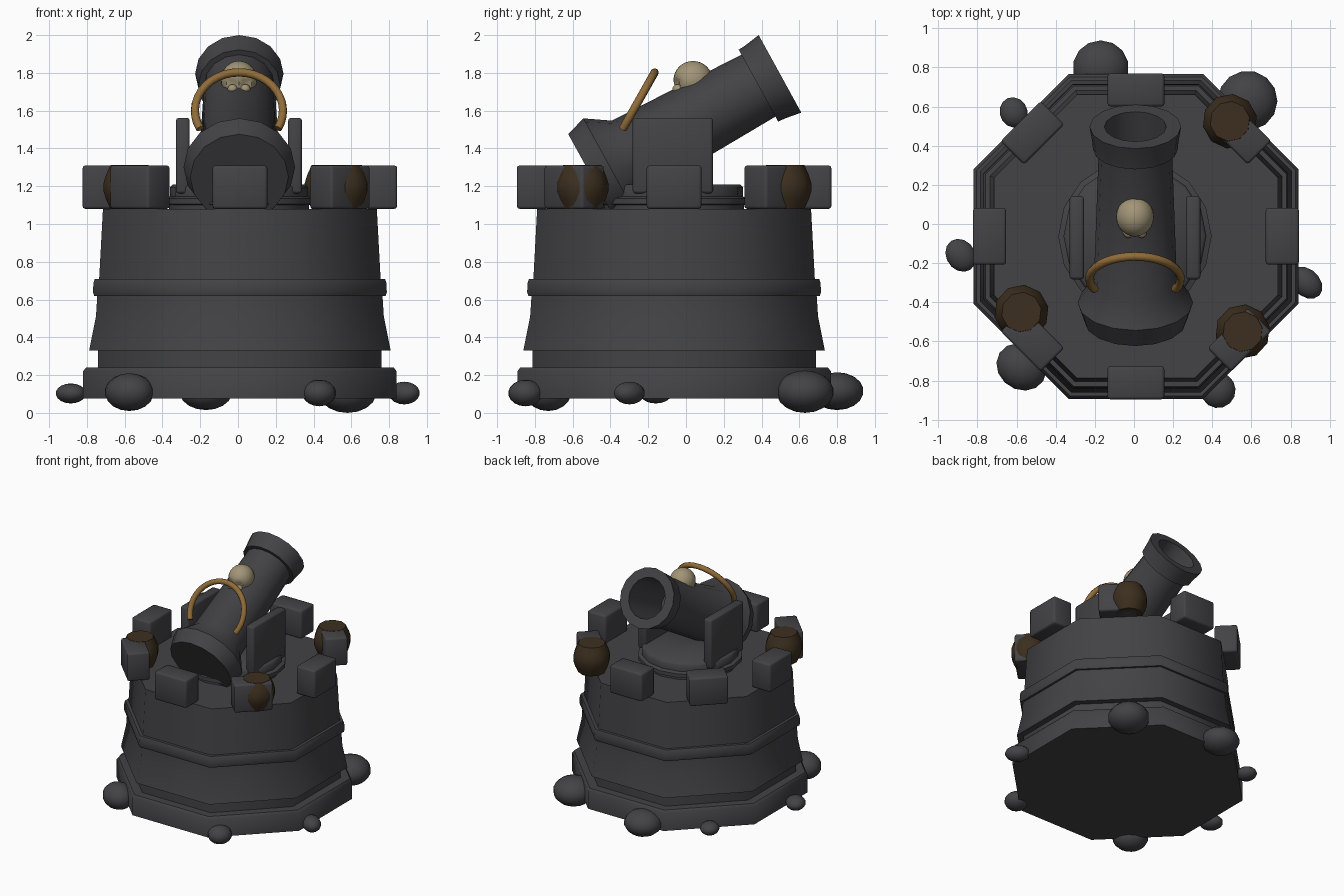
import bpy, bmesh, math
from math import radians, sin, cos, pi
from mathutils import Vector, Matrix

if "Cube" in bpy.data.objects:
    bpy.data.objects.remove(bpy.data.objects["Cube"])

CX, CY = 0.01, -0.063      # tower axis
DECK = 1.08                # deck height


def material(name, rgb):
    m = bpy.data.materials.new(name)
    m.use_nodes = True
    m.diffuse_color = (*rgb, 1)
    m.node_tree.nodes["Principled BSDF"].inputs["Base Color"].default_value = (*rgb, 1)
    return m


STONE = material("dark stone", (0.056, 0.055, 0.061))
WOOD = material("dark wood", (0.045, 0.028, 0.013))
BONE = material("bone", (0.36, 0.30, 0.185))
ROPE = material("rope tan", (0.28, 0.15, 0.04))


def finish(name, bm, mat, loc=(0, 0, 0), rot=(0, 0, 0), angle=50):
    bmesh.ops.recalc_face_normals(bm, faces=bm.faces)
    me = bpy.data.meshes.new(name)
    bm.to_mesh(me)
    bm.free()
    me.shade_smooth()
    me.set_sharp_from_angle(angle=radians(angle))
    me.materials.append(mat)
    ob = bpy.data.objects.new(name, me)
    ob.location, ob.rotation_euler = loc, rot
    bpy.context.scene.collection.objects.link(ob)
    return ob


def lathe(name, profile, sides, mat, phase=0, **kw):
    """Revolve (radius, z) pairs about z and cap both ends."""
    bm = bmesh.new()
    rings = []
    for r, z in profile:
        angles = [phase + 2 * pi * i / sides for i in range(sides)]
        rings.append([bm.verts.new((r * cos(a), r * sin(a), z)) for a in angles])
    for low, high in zip(rings, rings[1:]):
        for i in range(sides):
            j = (i + 1) % sides
            bm.faces.new((low[i], low[j], high[j], high[i]))
    bm.faces.new(rings[0])
    bm.faces.new(rings[-1])
    return finish(name, bm, mat, **kw)


def block(name, size, mat, bevel=0.015, **kw):
    bm = bmesh.new()
    bmesh.ops.create_cube(bm, size=1)
    bmesh.ops.scale(bm, vec=size, verts=bm.verts)
    bmesh.ops.bevel(bm, geom=bm.edges[:], offset=bevel, segments=2, affect='EDGES', profile=0.5)
    return finish(name, bm, mat, **kw)


def ball(name, radii, mat, segments=14, **kw):
    bm = bmesh.new()
    bmesh.ops.create_uvsphere(bm, u_segments=segments, v_segments=segments * 2 // 3, radius=1)
    bmesh.ops.scale(bm, vec=radii, verts=bm.verts)
    return finish(name, bm, mat, **kw)


# Octagonal tower; the profile gives flat-to-centre distances
tower = [(0.83, 0.075), (0.83, 0.22), (0.815, 0.24), (0.75, 0.24), (0.75, 0.33),
         (0.798, 0.33), (0.762, 0.51), (0.755, 0.62), (0.772, 0.62), (0.778, 0.64),
         (0.775, 0.69), (0.768, 0.71), (0.745, 0.71), (0.725, DECK)]
lathe("tower", [(r / cos(pi / 8), z) for r, z in tower], 8, STONE,
      phase=pi / 8, loc=(CX, CY, 0))

# Battlement blocks, one per tower side
for i in range(8):
    a = i * pi / 4
    block(f"battlement_{i + 1}", (0.17, 0.29, 0.23), STONE,
          loc=(CX + 0.748 * cos(a), CY + 0.748 * sin(a), DECK + 0.115), rot=(0, 0, a))

# Wooden barrels
barrel = [(0.102, 0), (0.126, 0.05), (0.14, 0.095), (0.14, 0.135), (0.126, 0.18), (0.102, 0.232)]
for i, (x, y) in enumerate([(-0.575, -0.45), (0.555, -0.55), (0.49, 0.525)]):
    lathe(f"barrel_{i + 1}", barrel, 10, WOOD, phase=0.2, loc=(x, y, DECK))

# Turntable and cannon cheeks
lathe("turntable", [(0.37, 0), (0.37, 0.02), (0.392, 0.025), (0.392, 0.055),
                    (0.365, 0.065), (0.365, 0.115), (0.35, 0.13)], 16, STONE,
      loc=(0.005, CY, DECK))
for side, s in (("left", 1), ("right", -1)):
    block(f"cheek_{side}", (0.073, 0.425, 0.40), STONE, loc=(0.005 + s * 0.297, -0.07, 1.362))

# Cannon, revolved along its axis from breech to muzzle and into the bore
cannon = [(0.26, -1.136), (0.295, -1.026), (0.212, -0.90), (0.187, -0.13),
          (0.217, -0.13), (0.220, -0.09), (0.234, 0), (0.158, 0), (0.14, -0.45)]
lathe("cannon", cannon, 16, STONE, loc=(0.007, 0.4975, 1.795), rot=(radians(-61.2), 0, 0))

# Rope handle arching over the breech
curve = bpy.data.curves.new("rope_path", 'CURVE')
curve.dimensions = '3D'
curve.bevel_depth, curve.bevel_resolution, curve.use_fill_caps = 0.022, 2, True
spline = curve.splines.new('POLY')
steps = 24
spline.points.add(steps)
for i, p in enumerate(spline.points):
    a = radians(-28 + 236 * i / steps)
    x, h = 0.233 * cos(a), 0.233 * sin(a)
    p.co = (0.005 + x, -0.28 + h * 0.49, 1.60 + h * 0.87, 1)
path = bpy.data.objects.new("rope_path", curve)
bpy.context.scene.collection.objects.link(path)
bpy.context.view_layer.update()
bm = bmesh.new()
bm.from_mesh(path.evaluated_get(bpy.context.evaluated_depsgraph_get()).to_mesh())
bpy.data.objects.remove(path)
finish("rope_handle", bm, ROPE)

# Skull: cranium with pressed-in eye sockets, cheeks and jaw
bm = bmesh.new()
bmesh.ops.create_uvsphere(bm, u_segments=24, v_segments=16, radius=1)
bmesh.ops.scale(bm, vec=(0.096, 0.103, 0.1), verts=bm.verts)
for v in bm.verts:
    for s in (1, -1):
        d = (v.co - Vector((s * 0.038, -0.09, -0.02))).length
        if d < 0.03:
            v.co.y += 0.03 * (1 - d / 0.04)
finish("skull", bm, BONE, loc=(0.005, 0.037, 1.763))
for side, s in (("left", 1), ("right", -1)):
    ball(f"skull_cheek_{side}", (0.027, 0.03, 0.025), BONE, loc=(0.005 + s * 0.034, -0.042, 1.715))
block("skull_jaw", (0.09, 0.07, 0.06), BONE, loc=(0.005, -0.02, 1.70))

# Rocks around the foot: x, y, z centre, then radii
rocks = [(-0.17, 0.80, 0.115, 0.145, 0.14, 0.10), (0.58, 0.63, 0.112, 0.155, 0.155, 0.112),
         (-0.615, 0.57, 0.10, 0.072, 0.08, 0.05), (-0.885, -0.16, 0.103, 0.075, 0.09, 0.053),
         (0.88, -0.30, 0.105, 0.07, 0.095, 0.06), (-0.575, -0.73, 0.11, 0.118, 0.135, 0.10),
         (0.43, -0.85, 0.105, 0.092, 0.09, 0.07)]
for i, rock in enumerate(rocks):
    ball(f"rock_{i + 1}", rock[3:], STONE, loc=rock[:3], rot=(0, 0, 0.2 * i))
